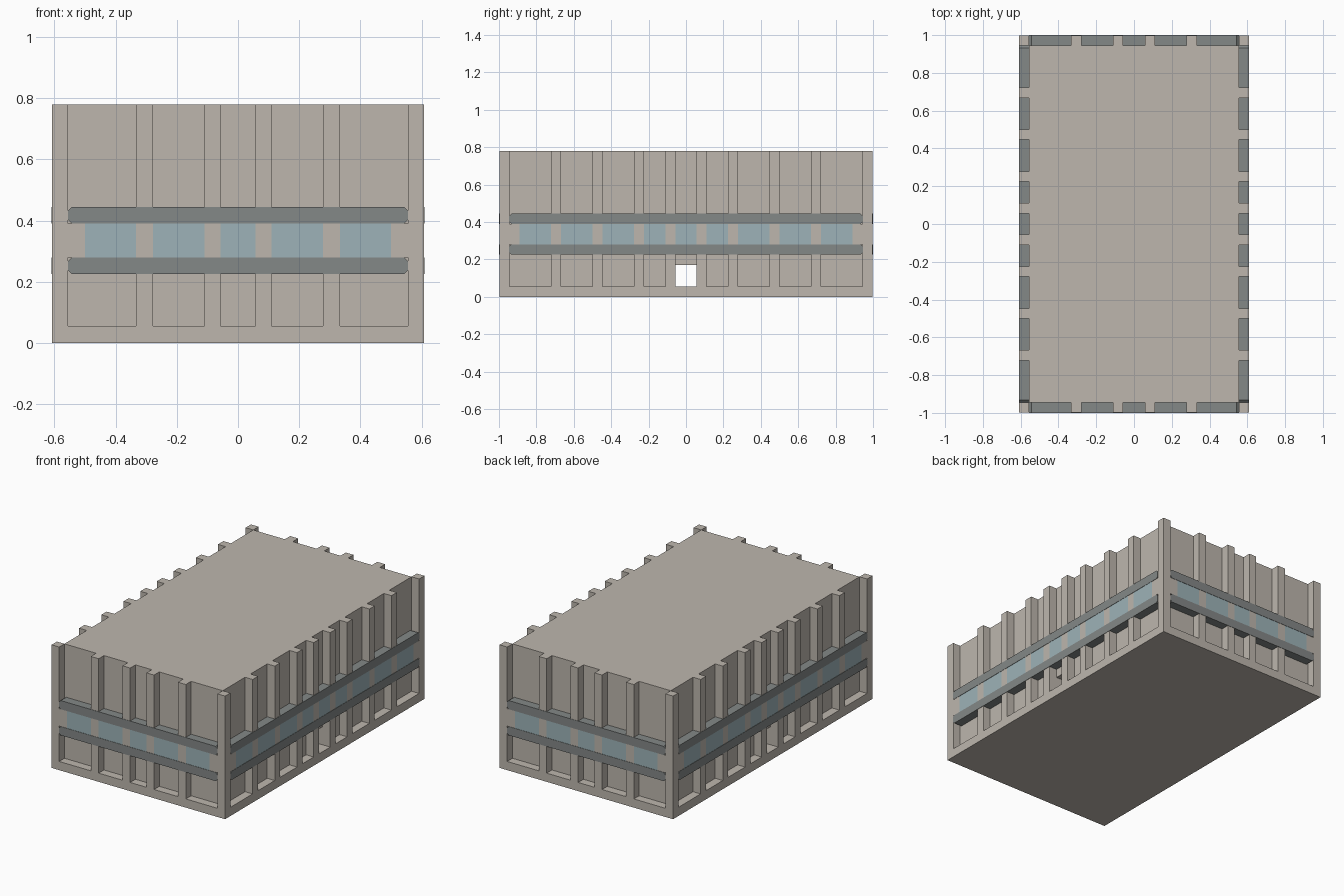
import bpy, bmesh, math
from mathutils import Matrix

if "Cube" in bpy.data.objects:
    bpy.data.objects.remove(bpy.data.objects["Cube"], do_unlink=True)


def material(name, rgb):
    m = bpy.data.materials.new(name)
    m.use_nodes = True
    m.diffuse_color = (*rgb, 1)
    m.node_tree.nodes["Principled BSDF"].inputs["Base Color"].default_value = (*rgb, 1)
    return m


STONE = material("warm stone", (0.51, 0.47, 0.42))
BAND = material("slate grey", (0.23, 0.246, 0.242))
GLASS = material("pale blue glass", (0.34, 0.45, 0.48))

HX, HY, TOP = 0.61, 1.0, 0.78
DEPTH = 0.055          # recess depth, also the corner post width
SKIN = 0.002           # bands sit this far proud of the posts
BASE, SILL, GLASS_LOW, GLASS_TOP, LEDGE = 0.055, 0.225, 0.28, 0.39, 0.445


def finish(name, bm, mat, angle=0):
    bmesh.ops.rotate(bm, verts=bm.verts, matrix=Matrix.Rotation(angle, 3, "Z"))
    bmesh.ops.recalc_face_normals(bm, faces=bm.faces)
    me = bpy.data.meshes.new(name)
    bm.to_mesh(me)
    bm.free()
    me.materials.append(mat)
    ob = bpy.data.objects.new(name, me)
    bpy.context.collection.objects.link(ob)
    return ob


def add_box(bm, x0, x1, y0, y1, z0, z1):
    size = Matrix.Diagonal((x1 - x0, y1 - y0, z1 - z0, 1))
    place = Matrix.Translation(((x0 + x1) / 2, (y0 + y1) / 2, (z0 + z1) / 2))
    bmesh.ops.create_cube(bm, size=1, matrix=place @ size)


def add_prism(bm, points, push):
    face = bm.faces.new([bm.verts.new(p) for p in points])
    result = bmesh.ops.extrude_face_region(bm, geom=[face], use_keep_orig=True)
    moved = [v for v in result["geom"] if isinstance(v, bmesh.types.BMVert)]
    bmesh.ops.translate(bm, verts=moved, vec=push)


# Base slab
bm = bmesh.new()
add_box(bm, -HX + SKIN, HX - SKIN, -HY + SKIN, HY - SKIN, 0, BASE)
finish("base", bm, STONE)

# Recessed core with a tunnel running across its middle
bm = bmesh.new()
cx, cy, door, lintel = HX - DEPTH, HY - DEPTH, 0.055, 0.17
outline = [(-cy, BASE), (-cy, TOP), (cy, TOP), (cy, BASE),
           (door, BASE), (door, lintel), (-door, lintel), (-door, BASE)]
add_prism(bm, [(-cx, y, z) for y, z in outline], (2 * cx, 0, 0))
finish("core", bm, STONE)

# Corner posts
bm = bmesh.new()
for sx in (-1, 1):
    for sy in (-1, 1):
        xs = sorted((sx * cx, sx * (HX - SKIN)))
        ys = sorted((sy * cy, sy * (HY - SKIN)))
        add_box(bm, *xs, *ys, BASE, TOP)
finish("corner_posts", bm, STONE)


def wall(label, half, dist, bays, angle):
    """One side, modelled facing -y; bays holds the right-hand openings, centre first."""
    spans = sorted({(s * a, s * b) if s > 0 else (-b, -a)
                    for a, b in bays for s in (1, -1)})
    outer, inner, end = -dist + SKIN, -dist + DEPTH, half - DEPTH

    # Pilasters between the openings
    bm = bmesh.new()
    for (_, left), (right, _) in zip(spans, spans[1:]):
        if right - left > 0.01:
            add_box(bm, left, right, outer, inner, BASE, TOP)
    finish(label + "_pilasters", bm, STONE, angle)

    # Stone window jambs beside the corner posts
    bm = bmesh.new()
    for s in (-1, 1):
        add_box(bm, *sorted((s * (end - DEPTH), s * end)), outer, inner, GLASS_LOW, GLASS_TOP)
    finish(label + "_jambs", bm, STONE, angle)

    # Window panes
    bm = bmesh.new()
    for a, b in spans:
        a, b = max(a, -end + DEPTH), min(b, end - DEPTH)
        add_box(bm, a, b, outer, inner, GLASS_LOW, GLASS_TOP)
    finish(label + "_windows", bm, GLASS, angle)

    # Bands with clipped ends, above and below the windows
    for name, z0, z1 in (("lower", SILL, GLASS_LOW), ("upper", GLASS_TOP, LEDGE)):
        bm = bmesh.new()
        c = 0.012
        right = [(end - c, z0), (end, z0 + c), (end, z1 - c), (end - c, z1)]
        pts = right + [(-x, z) for x, z in reversed(right)]
        add_prism(bm, [(x, -dist, z) for x, z in pts], (0, DEPTH, 0))
        finish(f"{label}_{name}_band", bm, BAND, angle)


short_bays = [(0, 0.057), (0.11, 0.278), (0.333, HX - DEPTH)]
long_bays = [(0, 0.055), (0.11, 0.225), (0.277, 0.447), (0.5, 0.668), (0.722, HY - DEPTH)]
for label, half, dist, bays, turn in (("front", HX, HY, short_bays, 0),
                                      ("left", HY, HX, long_bays, 1),
                                      ("back", HX, HY, short_bays, 2),
                                      ("right", HY, HX, long_bays, 3)):
    wall(label, half, dist, bays, turn * math.pi / 2)
